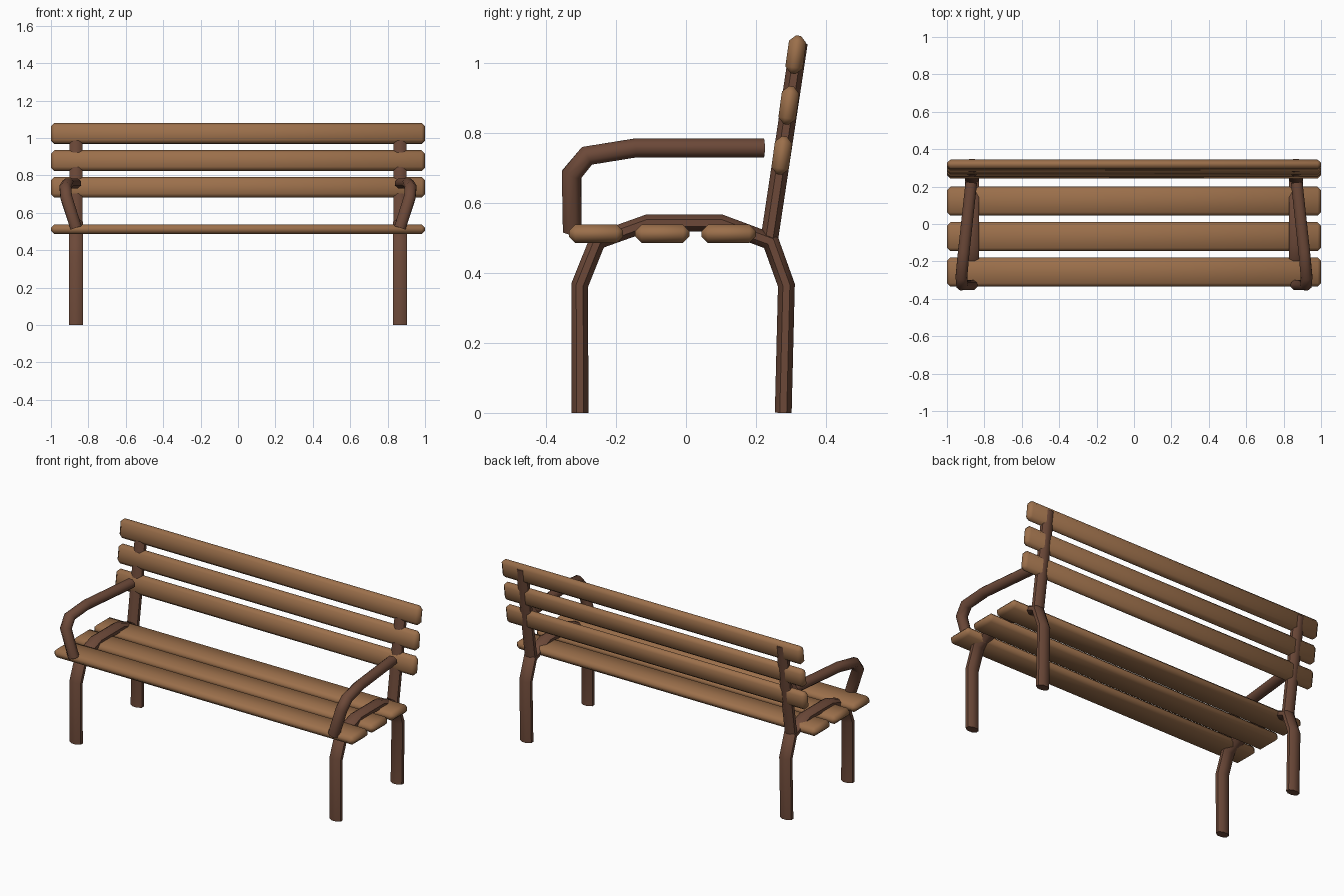
import bpy, bmesh, math
from mathutils import Vector

if "Cube" in bpy.data.objects:
    bpy.data.objects.remove(bpy.data.objects["Cube"])


def material(name, rgb):
    m = bpy.data.materials.new(name)
    m.diffuse_color = (*rgb, 1)
    m.use_nodes = True
    m.node_tree.nodes["Principled BSDF"].inputs["Base Color"].default_value = m.diffuse_color
    return m


WOOD = material("light wood", (0.33, 0.16, 0.07))
FRAME = material("brown frame", (0.15, 0.066, 0.04))


def finish(name, bm, mat, angle):
    bmesh.ops.recalc_face_normals(bm, faces=bm.faces)
    me = bpy.data.meshes.new(name)
    bm.to_mesh(me)
    bm.free()
    me.materials.append(mat)
    ob = bpy.data.objects.new(name, me)
    bpy.context.collection.objects.link(ob)
    bpy.ops.object.select_all(action='DESELECT')
    ob.select_set(True)
    bpy.context.view_layer.objects.active = ob
    bpy.ops.object.shade_smooth_by_angle(angle=math.radians(angle))
    return ob


def slat(name, y, z, depth, height, tilt=0.0):
    """Chamfered plank running the full length of the bench."""
    bm = bmesh.new()
    bmesh.ops.create_cube(bm, size=1)
    bmesh.ops.scale(bm, vec=(2, depth, height), verts=bm.verts)
    bmesh.ops.bevel(bm, geom=bm.edges[:], offset=0.018, segments=1,
                    profile=0.5, affect='EDGES')
    ob = finish(name, bm, WOOD, 50)
    ob.location = (0, y, z)
    ob.rotation_euler = (tilt, 0, 0)


def tube(name, path, rx, rn, sides=8):
    """Flattened octagonal tube swept along a path with mitred corners."""
    pts = [Vector(p) for p in path]
    bm = bmesh.new()
    rings = []
    for i, p in enumerate(pts):
        a = (p - pts[i - 1]).normalized() if i else (pts[1] - p).normalized()
        b = (pts[i + 1] - p).normalized() if i < len(pts) - 1 else a
        t = (a + b).normalized()
        side = Vector((1, 0, 0))
        side = (side - t * side.dot(t)).normalized()
        n = t.cross(side) / max(t.dot(a), 0.5)
        k = 1 / math.cos(math.pi / sides)
        ring = []
        for j in range(sides):
            w = 2 * math.pi * (j + 0.5) / sides
            ring.append(bm.verts.new(p + side * (rx * k * math.cos(w))
                                     + n * (rn * k * math.sin(w))))
        rings.append(ring)
    for r, q in zip(rings, rings[1:]):
        for j in range(sides):
            m = (j + 1) % sides
            bm.faces.new((r[j], r[m], q[m], q[j]))
    bm.faces.new(rings[0])
    bm.faces.new(rings[-1])
    finish(name, bm, FRAME, 50)


# Seat planks
for i, y in enumerate((-0.257, -0.068, 0.122)):
    slat(f"seat_slat_{i + 1}", y, 0.512, 0.155, 0.052)

# Backrest planks, leaning backwards
for i, (y, z) in enumerate(((0.274, 0.736), (0.294, 0.879), (0.314, 1.024))):
    slat(f"back_slat_{i + 1}", y, z, 0.05, 0.11, -math.radians(8))

LEGS = [(-0.303, 0), (-0.304, 0.365), (-0.253, 0.492), (-0.11, 0.543),
        (0.10, 0.543), (0.242, 0.49), (0.287, 0.365), (0.278, 0)]
ARM = [(0.866, -0.325, 0.52), (0.918, -0.327, 0.682), (0.923, -0.283, 0.735),
       (0.91, -0.147, 0.757), (0.87, 0.222, 0.757)]

for s, label in ((-1, "left"), (1, "right")):
    # Front leg, seat rail and back leg in one bent tube
    tube(f"{label}_legs_and_rail", [(s * 0.866, y, z) for y, z in LEGS],
         0.037, 0.024)
    # Backrest post
    tube(f"{label}_back_post", [(s * 0.866, 0.238, 0.495),
                                (s * 0.866, 0.323, 1.058)], 0.034, 0.025)
    # Armrest bowing outwards
    tube(f"{label}_armrest", [(s * x, y, z) for x, y, z in ARM], 0.031, 0.027)
